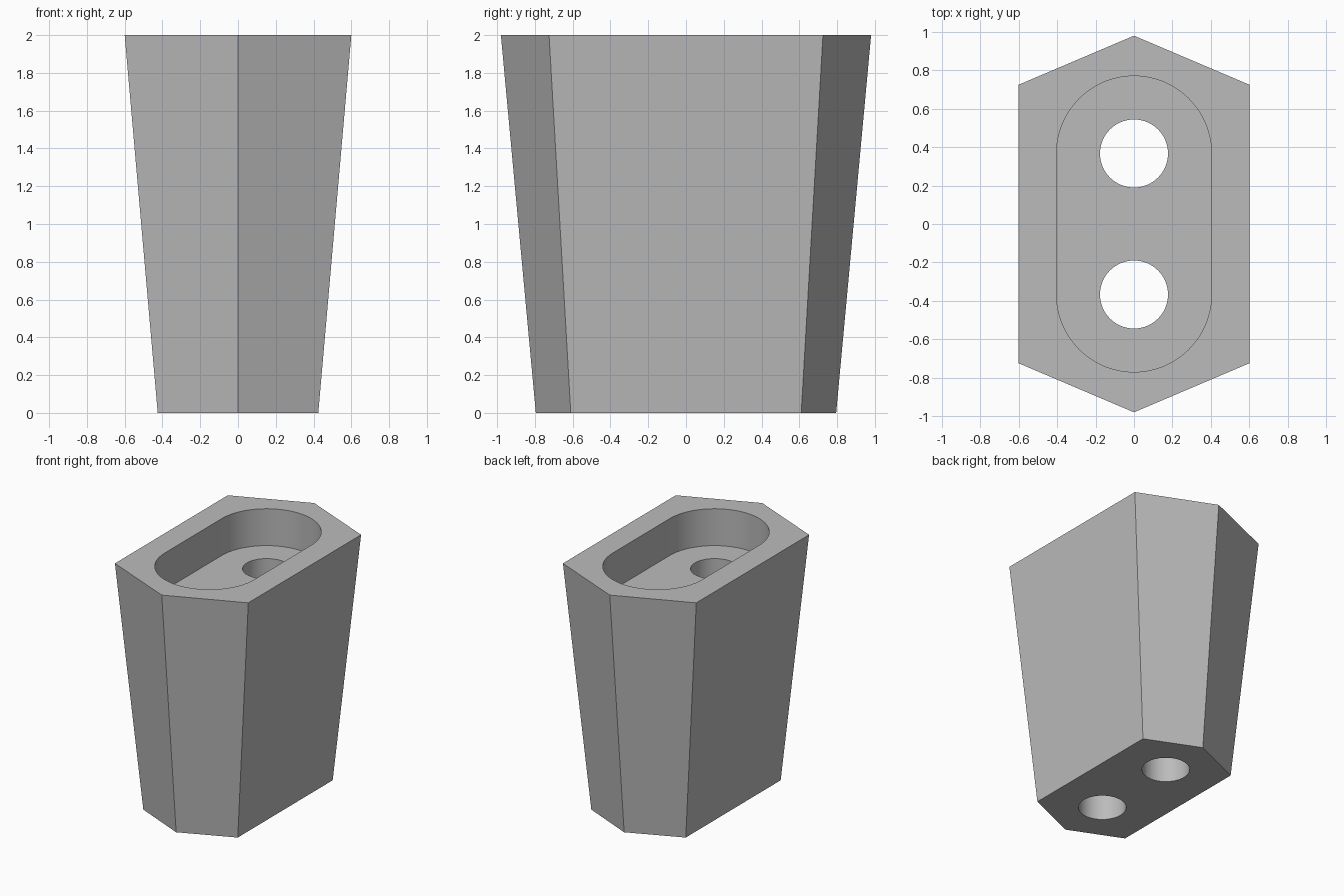
import bpy
import bmesh
import math

if "Cube" in bpy.data.objects:
    bpy.data.objects.remove(bpy.data.objects["Cube"], do_unlink=True)

HEIGHT = 2.0
POCKET_DEPTH = 0.3
CENTRE = 0.367        # distance of the holes and pocket ends from the middle

grey = bpy.data.materials.new("plain grey")
grey.use_nodes = True
colour = (0.5, 0.5, 0.5, 1)
grey.diffuse_color = colour
grey.node_tree.nodes["Principled BSDF"].inputs["Base Color"].default_value = colour


def hexagon(half_width, shoulder, tip):
    return [(half_width, -shoulder), (half_width, shoulder), (0, tip),
            (-half_width, shoulder), (-half_width, -shoulder), (0, -tip)]


def arc(radius, y, start, sweep, steps):
    return [(radius * math.cos(start + sweep * i / steps),
             y + radius * math.sin(start + sweep * i / steps))
            for i in range(steps + 1)]


def loft(name, lower, upper, z0, z1):
    """Closed solid between two outlines with the same point count."""
    bm = bmesh.new()
    a = [bm.verts.new((x, y, z0)) for x, y in lower]
    b = [bm.verts.new((x, y, z1)) for x, y in upper]
    bm.faces.new(a[::-1])
    bm.faces.new(b)
    for i in range(len(a)):
        j = (i + 1) % len(a)
        bm.faces.new((a[i], a[j], b[j], b[i]))
    mesh = bpy.data.meshes.new(name)
    bm.to_mesh(mesh)
    bm.free()
    mesh.materials.append(grey)
    obj = bpy.data.objects.new(name, mesh)
    bpy.context.collection.objects.link(obj)
    return obj


# Tapered six-sided body
body = loft("tapered_body", hexagon(0.425, 0.61, 0.795),
            hexagon(0.6, 0.725, 0.98), 0, HEIGHT)

# Rounded pocket in the top and two holes right through
slot = (arc(0.403, CENTRE, 0, math.pi, 48)
        + arc(0.403, -CENTRE, math.pi, math.pi, 48))
cutters = [loft("pocket_cutter", slot, slot, HEIGHT - POCKET_DEPTH, HEIGHT + 0.2)]
for name, y in (("front_hole_cutter", -CENTRE), ("back_hole_cutter", CENTRE)):
    circle = arc(0.177, y, 0, math.tau, 64)[:-1]
    cutters.append(loft(name, circle, circle, -0.2, HEIGHT + 0.1))

bpy.context.view_layer.objects.active = body
for cutter in cutters:
    cut = body.modifiers.new(cutter.name, "BOOLEAN")
    cut.operation = "DIFFERENCE"
    cut.solver = "EXACT"
    cut.object = cutter
    bpy.ops.object.modifier_apply(modifier=cut.name)
for cutter in cutters:
    bpy.data.objects.remove(cutter, do_unlink=True)

# Smooth the round walls, keep the body edges crisp
bpy.ops.object.select_all(action="DESELECT")
body.select_set(True)
bpy.ops.object.shade_smooth_by_angle(angle=math.radians(20))
